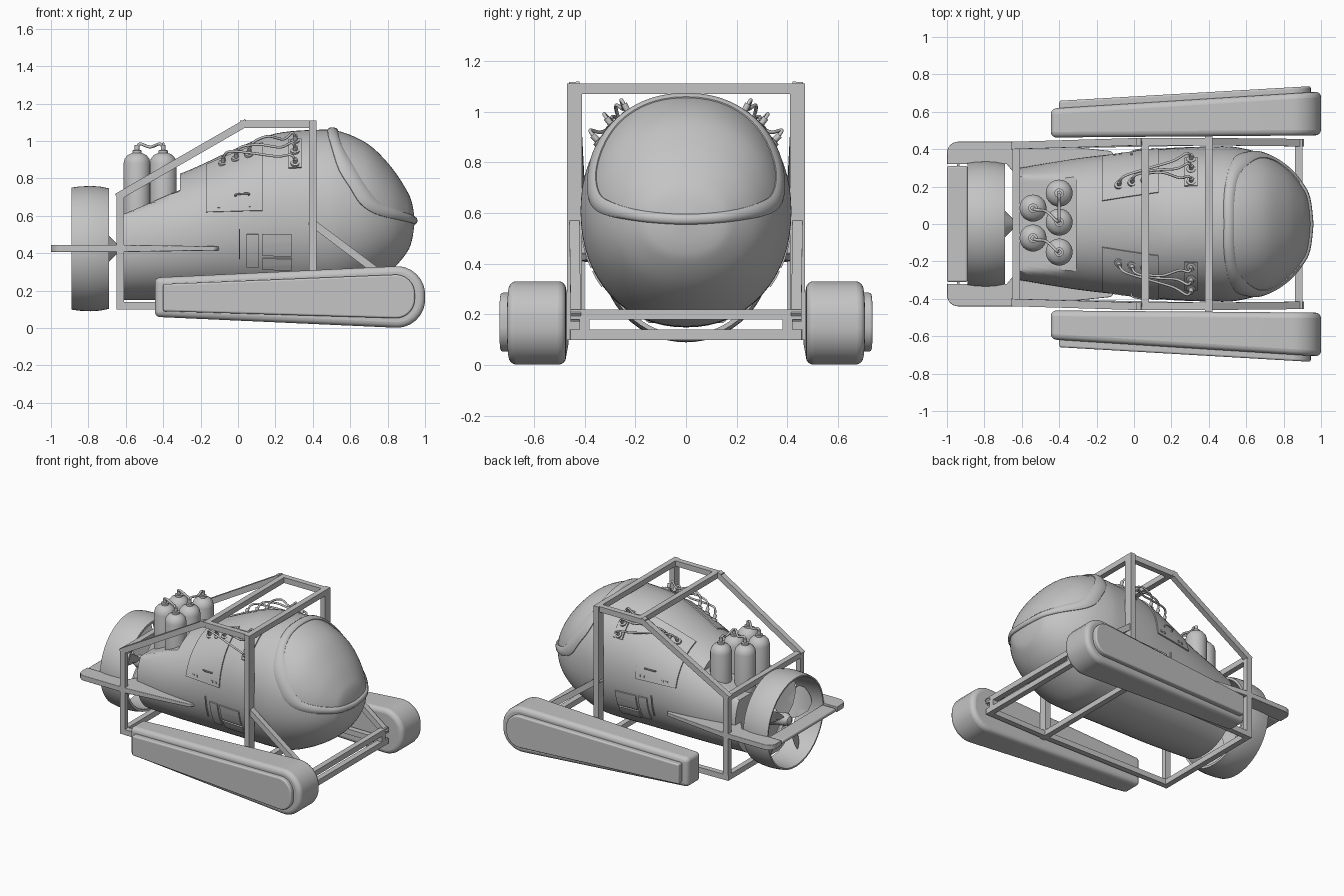
import bpy, bmesh, math
from mathutils import Vector as V, Matrix
from mathutils.bvhtree import BVHTree

if "Cube" in bpy.data.objects:
    bpy.data.objects.remove(bpy.data.objects["Cube"])

grey = bpy.data.materials.new("plain_grey")
grey.use_nodes = True
grey.diffuse_color = (0.55, 0.55, 0.55, 1)
grey.node_tree.nodes["Principled BSDF"].inputs["Base Color"].default_value = (0.55, 0.55, 0.55, 1)


def finish(name, bm, bevel=0, angle=35):
    bmesh.ops.remove_doubles(bm, verts=bm.verts, dist=1e-5)
    bmesh.ops.recalc_face_normals(bm, faces=bm.faces)
    me = bpy.data.meshes.new(name)
    bm.to_mesh(me)
    bm.free()
    me.materials.append(grey)
    ob = bpy.data.objects.new(name, me)
    bpy.context.collection.objects.link(ob)
    if bevel:
        m = ob.modifiers.new("round", "BEVEL")
        m.width, m.segments, m.limit_method = bevel, 4, "ANGLE"
        m.angle_limit = math.radians(40)
    bpy.ops.object.select_all(action="DESELECT")
    ob.select_set(True)
    bpy.context.view_layer.objects.active = ob
    bpy.ops.object.shade_smooth_by_angle(angle=math.radians(angle))
    return ob


def loft(name, rings, caps=True, loop=False, **kw):
    """Skin closed rings of points."""
    bm = bmesh.new()
    vs = [[bm.verts.new(p) for p in r] for r in rings]
    pairs = list(zip(vs, vs[1:])) + ([(vs[-1], vs[0])] if loop else [])
    for a, b in pairs:
        for i in range(len(a)):
            j = (i + 1) % len(a)
            bm.faces.new((a[i], a[j], b[j], b[i]))
    if caps:
        bm.faces.new(vs[0])
        bm.faces.new(vs[-1])
    return finish(name, bm, **kw)


def smooth_path(pts, n=6, closed=False):
    """Catmull-Rom interpolation of points with any number of components."""
    out, c = [], len(pts)
    get = lambda i: pts[i % c] if closed else pts[max(0, min(c - 1, i))]
    for i in range(c if closed else c - 1):
        for k in range(n):
            t = k / n
            out.append([0.5 * (2 * q + (r - p) * t + (2 * p - 5 * q + 4 * r - s) * t * t
                               + (3 * q - p - 3 * r + s) * t ** 3)
                        for p, q, r, s in zip(get(i - 1), get(i), get(i + 1), get(i + 2))])
    return out if closed else out + [list(pts[-1])]


def lathe(name, profile, loc, axis, loop=False, seg=32):
    """Revolve (radius, height) pairs about an axis."""
    rot = V(axis).to_track_quat("Z", "Y")
    rings = [[V(loc) + rot @ V((r * math.cos(a), r * math.sin(a), h))
              for a in (math.tau * i / seg for i in range(seg))] for r, h in profile]
    return loft(name, rings, caps=not loop, loop=loop)


def beam(name, a, b, size=0.04, width=0.04):
    """Bar between two points, run on by half its thickness."""
    a, b = V(a), V(b)
    d = (b - a).normalized()
    u = d.cross(V((0, 0, 1)) if abs(d.y) > 0.9 else V((0, 1, 0))).normalized() * size / 2
    w = d.cross(u).normalized() * width / 2
    ends = (a - d * size / 2, b + d * size / 2)
    return loft(name, [[p + u + w, p - u + w, p - u - w, p + u - w] for p in ends])


def tube(name, pts, r):
    cu = bpy.data.curves.new(name, "CURVE")
    cu.dimensions, cu.bevel_depth, cu.bevel_resolution = "3D", r, 2
    sp = cu.splines.new("POLY")
    path = smooth_path(pts)
    sp.points.add(len(path) - 1)
    for q, p in zip(sp.points, path):
        q.co = (*p, 1)
    cu.materials.append(grey)
    bpy.context.collection.objects.link(bpy.data.objects.new(name, cu))


def rounded(corners):
    """Outline from (x, z, radius) corners."""
    out, n = [], len(corners)
    for i, (x, z, r) in enumerate(corners):
        c = V((x, z))
        p, q = (V(corners[i - 1][:2]) - c).normalized(), (V(corners[(i + 1) % n][:2]) - c).normalized()
        half = p.angle(q) / 2
        s, e, mid = c + p * r / math.tan(half), c + q * r / math.tan(half), c + (p + q).normalized() * r / math.sin(half)
        for k in range(9):
            out.append(mid + (s - mid).lerp(e - mid, k / 8).normalized() * r)
    return out


# Hull: stations of x, half width, bottom, top; the rear top is cut to a sloping deck
stations = [(-.61, .3, .15, .74), (-.31, .35, .15, .825), (0, .385, .15, .965), (.2, .405, .15, 1.04),
            (.42, .415, .15, 1.06), (.55, .41, .165, 1.05), (.7, .37, .23, .98), (.82, .295, .31, .86),
            (.9, .2, .4, .74), (.93, .13, .47, .67), (.945, .004, .57, .578)]
STEP_X = -.31
deck = lambda x: .61 + (x + .61) * .43


def hull_ring(x, w, lo, hi, cut):
    ring = []
    for i in range(64):
        a = math.tau * i / 64
        c, s = (math.copysign(abs(f) ** .94, f) for f in (math.cos(a), math.sin(a)))
        z = (lo + hi) / 2 + s * (hi - lo) / 2
        ring.append(V((x, w * c, min(z, deck(x)) if cut else z)))
    return ring


rings = []
for st in smooth_path(stations):
    if st[0] < STEP_X + .001:
        rings.append(hull_ring(*st, True))
    if st[0] > STEP_X - .001:
        rings.append(hull_ring(*st, False))
hull = loft("hull", rings)
skin = BVHTree.FromObject(hull, bpy.context.evaluated_depsgraph_get())


def on_hull(p, origin, lift=0.0):
    d = (V(p) - V(origin)).normalized()
    hit = skin.ray_cast(V(origin), d)[0]
    return (hit if hit else V(p)) + d * lift


def side_point(x, deg, side, lift=0.0):
    a = math.radians(deg)
    return on_hull((x, side * math.cos(a), .55 + math.sin(a)), (x, 0, .55), lift)


# Canopy frame: rounded raised band about the nose window
outer = [(.48, 0, 1.06), (.48, .15, 1.03), (.5, .27, .95), (.54, .36, .85), (.6, .385, .75),
         (.66, .385, .66), (.75, .345, .605), (.86, .22, .575), (.94, 0, .555)]
inner = [(.53, 0, 1.04), (.53, .14, 1.01), (.55, .24, .94), (.6, .3, .85), (.66, .33, .75),
         (.73, .325, .675), (.79, .28, .642), (.875, .17, .61), (.94, 0, .595)]


def band_loop(t, lift):
    half = [V(a).lerp(V(b), t) for a, b in zip(outer, inner)]
    full = half + [V((x, -y, z)) for x, y, z in half[-2:0:-1]]
    return [on_hull(p, (.4, 0, .6), lift) for p in smooth_path(full, 6, True)]


loft("canopy_frame", [band_loop(t, h) for t, h in ((0, -.01), (0, .005), (.2, .013), (.5, .015),
                                                   (.8, .013), (1, .005), (1, -.01))],
     caps=False, loop=True, angle=50)


# Side panels, sockets and hoses
def panel(name, x0, x1, a0, a1, side, lift=.009, n=10):
    bm = bmesh.new()
    grid = [[[bm.verts.new(side_point(x0 + (x1 - x0) * i / n, a0 + (a1 - a0) * j / n, side, h))
              for j in range(n + 1)] for i in range(n + 1)] for h in (lift, -.01)]
    for g in grid:
        for i in range(n):
            for j in range(n):
                bm.faces.new((g[i][j], g[i + 1][j], g[i + 1][j + 1], g[i][j + 1]))
    t, b = grid
    rim = [(i, 0) for i in range(n)] + [(n, j) for j in range(n)] + \
          [(i, n) for i in range(n, 0, -1)] + [(0, j) for j in range(n, 0, -1)]
    for (i, j), (k, l) in zip(rim, rim[1:] + rim[:1]):
        bm.faces.new((t[i][j], t[k][l], b[k][l], b[i][j]))
    finish(name, bm)


for side, tag in ((1, "left"), (-1, "right")):
    panel(tag + "_upper_panel", -.17, .13, 11, 69, side)
    panel(tag + "_socket_plate", .27, .34, 41, 66, side)
    panel(tag + "_narrow_panel", .045, .11, -34, -7, side)
    panel(tag + "_square_panel", .13, .29, -24, -7, side)
    panel(tag + "_low_panel", .13, .29, -36, -26, side)
    panel(tag + "_hinge", .005, .011, -27, -3, side)
    for x in (-.11, -.08, .06, .09):
        panel(tag + "_latch", x, x + .015, 14, 16, side, .014, 2)
    tube(tag + "_handle", [side_point(x, 23, side, h) for x, h in
                           ((-.01, 0), (-.01, .028), (.055, .028), (.055, 0))], .005)
    for k in range(3):
        start, end = (-.08 + .07 * k, 58), (.305, 44 + 9.5 * k)
        for x, a in (start, end):
            p = side_point(x, a, side)
            out = V((0, p.y, p.z - .55))
            lathe(tag + "_socket", [(.024, -.01), (.024, .016), (.012, .018), (.012, .045)], p, out, seg=16)
        arc = [(0, .03), (.08, .075), (.4, .05 + .015 * k), (.75, .035), (.94, .065), (1, .03)]
        tube(tag + "_hose", [side_point(start[0] + (end[0] - start[0]) * t,
                                        start[1] + (end[1] - start[1]) * t, side, h) for t, h in arc], .007)

# Gas tanks and their hoses
tanks = [(-.4, .165), (-.4, .01), (-.4, -.15), (-.54, .085), (-.54, -.075)]
for x, y in tanks:
    lathe("gas_tank", [(.072, 0), (.072, .33), (.066, .355), (.05, .375), (.025, .387), (.025, .4),
                       (.013, .402), (.013, .43)], (x, y, .55), (0, 0, 1))
for i, j in ((0, 1), (3, 1), (4, 2)):
    a, b = V((*tanks[i], .96)), V((*tanks[j], .96))
    tube("tank_hose", [a, a.lerp(b, .12) + V((0, 0, .025)), a.lerp(b, .5) + V((0, .02, .008)),
                       a.lerp(b, .88) + V((0, 0, .025)), b], .008)

# Ducted propeller
AXIS = (-.79, 0, .425)
lathe("propeller_duct", [(.322, .1), (.332, .05), (.335, 0), (.332, -.06), (.326, -.1), (.315, -.1),
                         (.308, 0), (.305, .1)], AXIS, (1, 0, 0), loop=True, seg=64)
lathe("propeller_hub", [(.005, -.06), (.03, -.05), (.045, -.02), (.05, .04), (.07, .1), (.03, .14),
                        (.03, .2)], AXIS, (1, 0, 0))
for k in range(5):
    spin = Matrix.Rotation(math.tau * k / 5, 3, "X")
    blade = []
    for r, chord, twist in ((.03, .03, 55), (.1, .065, 45), (.2, .09, 35), (.27, .075, 30), (.295, .04, 28)):
        d = V((math.sin(math.radians(twist)), math.cos(math.radians(twist)), 0))
        nrm = V((-d.y, d.x, 0)) * .005
        blade.append([V(AXIS) + spin @ (V((0, 0, r)) + q)
                      for q in (d * chord, nrm, -d * chord, -nrm)])
    loft("propeller_blade", blade, angle=60)

# Tail fins, thinning towards the front, and the flap joining them behind the duct
edge = rounded([(-.09, .34, .01), (-.12, .39, .03), (-.6, .44, .1), (-1, .44, .06), (-1, .32, .004),
                (-.885, .32, .004), (-.68, .32, .004), (-.58, .2, .02)])
for s in (1, -1):
    loft("tail_fin", [[V((x, s * y, .426 + h * min(.019, .011 + .02 * (-.1 - x)))) for x, y in edge]
                      for h in (-1, 1)], bevel=.012)
flap = [(-1, -.31), (-.89, -.31), (-.89, .31), (-1, .31)]
loft("tail_flap", [[V((x, y, z)) for x, y in flap] for z in (.412, .44)], bevel=.01)
beam("flap_hinge", (-.94, -.33, .426), (-.94, .33, .426), .015, .015)

# Pontoons: tapered, flared floats with a raised outer cover
float_shape = rounded([(-.445, .06, .03), (1.0, -.005, .15), (1.0, .338, .15), (-.445, .27, .03)])
cover_shape = rounded([(-.4, .09, .01), (.945, .05, .1), (.945, .29, .1), (-.4, .235, .01)])
for s in (1, -1):
    loft("pontoon", [[V((x, s * (.466 + .008 * x), z)) for x, z in float_shape],
                     [V((x, s * (.645 + .063 * x), z)) for x, z in float_shape]], bevel=.035, angle=80)
    loft("pontoon_cover", [[V((x, s * .55, z)) for x, z in cover_shape],
                           [V((x, s * (.682 + .058 * x), z)) for x, z in cover_shape]], bevel=.015, angle=80)

# Tube frame
front, rear, nose = (.4, .44), (-.63, .42), (.88, .435)
for s in (1, -1):
    at = lambda p, z: (p[0], s * p[1], z)
    top_mid = (.03, s * .44, 1.09)
    beam("front_post", at(front, .12), at(front, 1.09), .04, .06)
    beam("rear_post", at(rear, .12), at(rear, .7))
    beam("top_rail", at(front, 1.09), top_mid)
    beam("sloping_rail", top_mid, at(rear, .71))
    beam("bottom_rail", at(rear, .12), at(front, .12))
    beam("nose_rail", at(front, .12), at(nose, .12))
    beam("nose_brace", at(front, .56), at(nose, .2))
    beam("nose_strut", (.88, s * .4, .12), (.88, s * .4, .2))
for (x, y), z in ((front, 1.09), ((.06, .44), 1.09), (rear, .7), (rear, .12), (front, .12),
                  (nose, .12), (nose, .2)):
    beam("cross_bar", (x, -y, z), (x, y, z))
